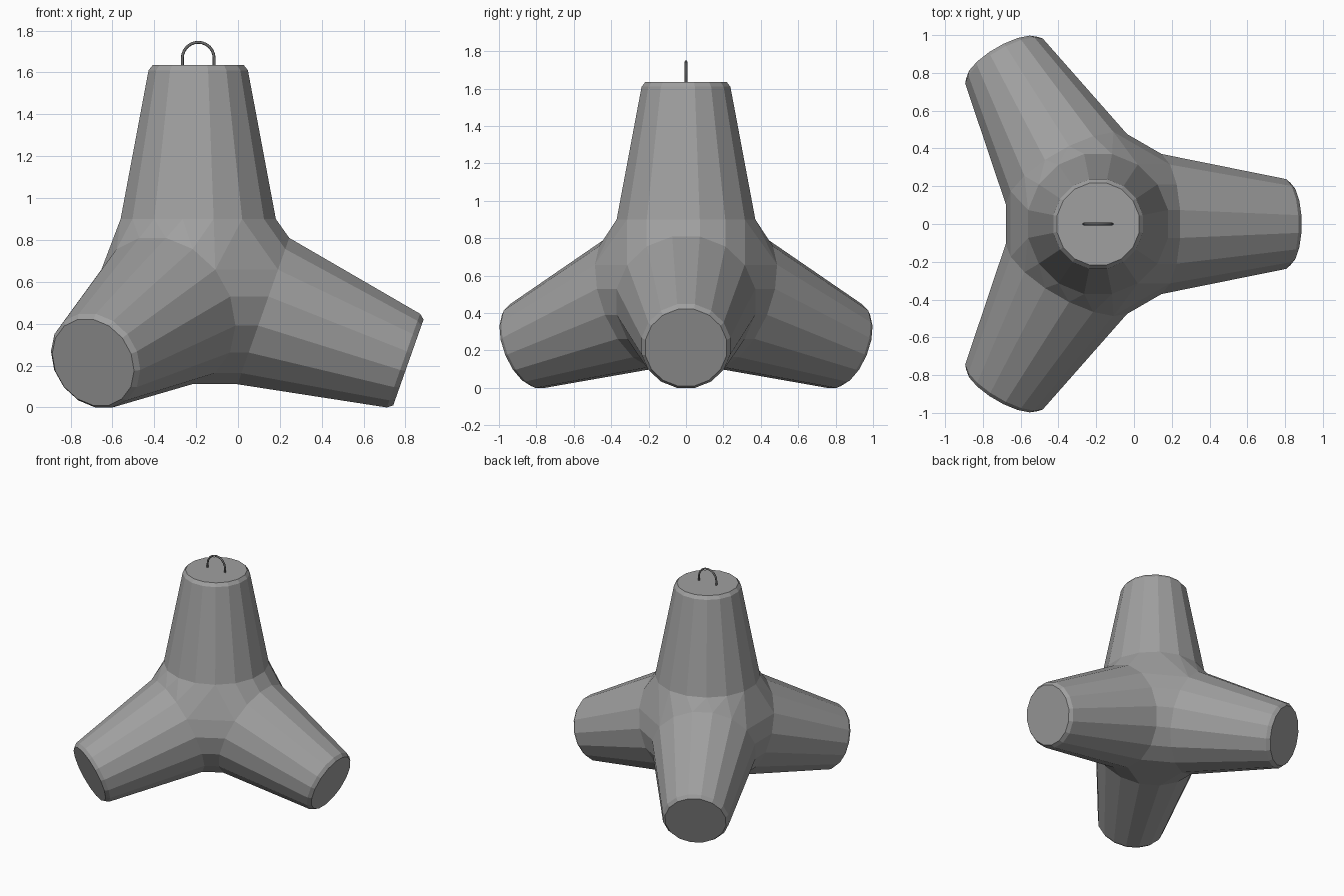
import bpy, bmesh
from math import pi, cos, sin, acos, radians
from mathutils import Matrix, Vector

cube = bpy.data.objects.get("Cube")
if cube:
    bpy.data.objects.remove(cube)

CENTRE = Vector((-0.19, 0, 0.57))
SIDES = 16
PROFILE = [(0.378, 0.33), (0.242, 1.04), (0.222, 1.065)]  # radius, distance


def material(name, grey):
    mat = bpy.data.materials.new(name)
    mat.use_nodes = True
    colour = (grey, grey, grey, 1)
    mat.diffuse_color = colour
    mat.node_tree.nodes["Principled BSDF"].inputs["Base Color"].default_value = colour
    return mat


def add_leg(bm, turn):
    """Tapered leg with a bevelled flat end; returns its base ring."""
    rings = []
    for radius, dist in PROFILE:
        ring = []
        for i in range(SIDES):
            a = (i + 0.5) * 2 * pi / SIDES
            p = Vector((radius * cos(a), radius * sin(a), dist))
            ring.append(bm.verts.new(CENTRE + turn @ p))
        rings.append(ring)
    for low, high in zip(rings, rings[1:]):
        for i in range(SIDES):
            j = (i + 1) % SIDES
            bm.faces.new((low[i], low[j], high[j], high[i]))
    bm.faces.new(rings[-1])
    return rings[0]


# Concrete body: one upright leg and three splayed legs
bm = bmesh.new()
tilt = Matrix.Rotation(acos(-1 / 3), 3, 'Y')
turns = [Matrix.Identity(3)]
turns += [Matrix.Rotation(radians(a), 3, 'Z') @ tilt for a in (0, 120, 240)]
bases = [add_leg(bm, t) for t in turns]

# Faceted core wrapped around the leg bases, open where the legs join
bmesh.ops.convex_hull(bm, input=[v for ring in bases for v in ring])
inner = [f for f in bm.faces if any(all(v in ring for v in f.verts) for ring in bases)]
bmesh.ops.delete(bm, geom=inner, context='FACES')
bmesh.ops.recalc_face_normals(bm, faces=bm.faces)
mesh = bpy.data.meshes.new("concrete_body")
bm.to_mesh(mesh)
bm.free()
mesh.materials.append(material("concrete grey", 0.35))
body = bpy.data.objects.new("concrete_body", mesh)
bpy.context.collection.objects.link(body)

# Lifting loop on the top end
curve = bpy.data.curves.new("lifting_loop", 'CURVE')
curve.dimensions = '3D'
curve.bevel_depth = 0.007
curve.bevel_resolution = 2
curve.use_fill_caps = True
arch = [(0.076 * cos(i * pi / 12), 1.668 + 0.076 * sin(i * pi / 12)) for i in range(13)]
path = [(0.076, 1.62)] + arch + [(-0.076, 1.62)]
spline = curve.splines.new('POLY')
spline.points.add(len(path) - 1)
for point, (x, z) in zip(spline.points, path):
    point.co = (CENTRE.x + x, 0, z, 1)
curve.materials.append(material("steel grey", 0.15))
loop = bpy.data.objects.new("lifting_loop", curve)
bpy.context.collection.objects.link(loop)
